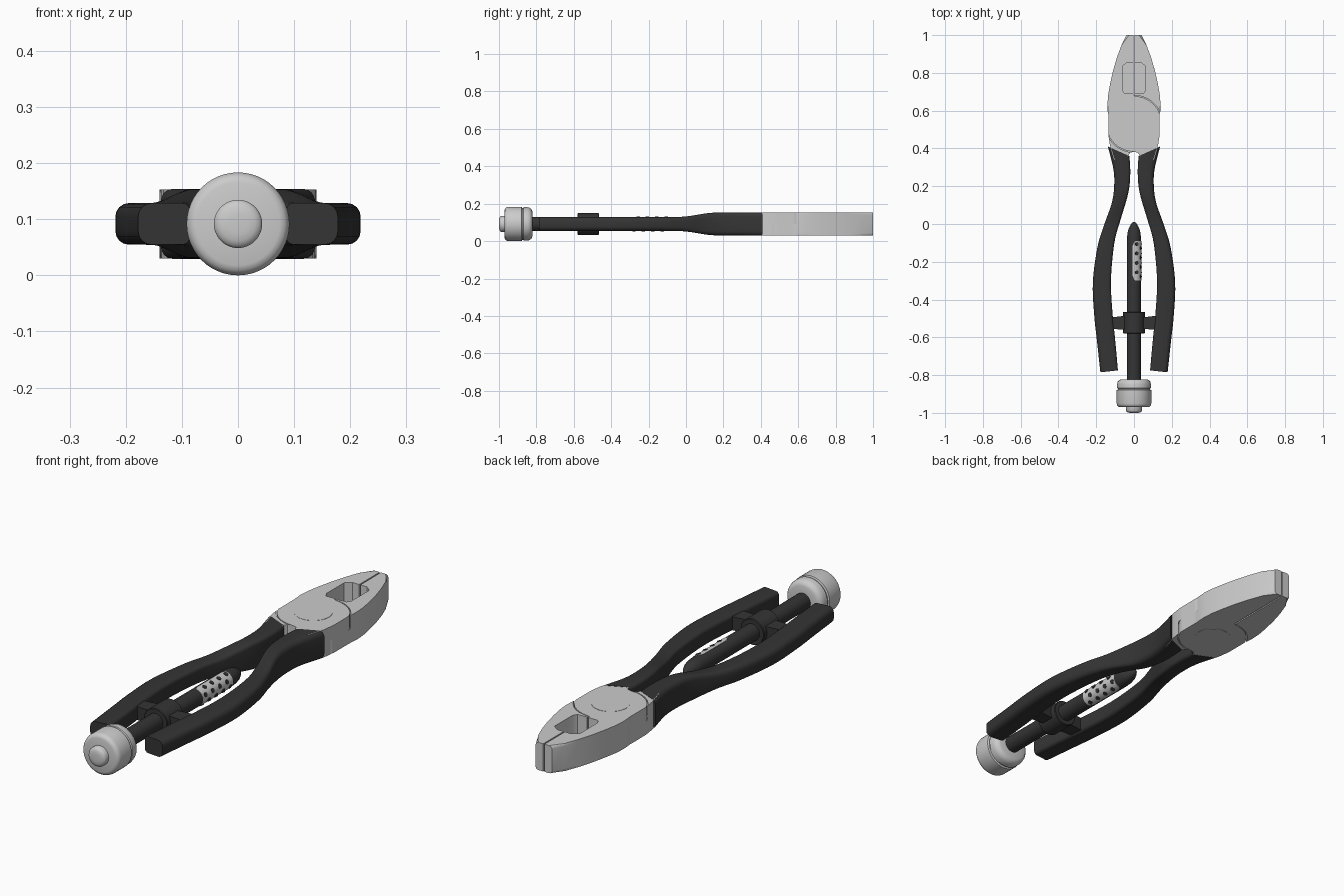
import bpy, bmesh
from math import sin, cos, pi, radians
from mathutils import Vector, Matrix

if "Cube" in bpy.data.objects:
    bpy.data.objects.remove(bpy.data.objects["Cube"])

ZC = 0.0917      # mid height of the tool
PY = 0.53        # pivot y position
HT = 0.0615      # half thickness of the head

dark = bpy.data.materials.new("dark_grip")
dark.diffuse_color = (0.035, 0.035, 0.035, 1)
dark.use_nodes = True
dark.node_tree.nodes["Principled BSDF"].inputs["Base Color"].default_value = dark.diffuse_color


def finish(name, bm, mat=None, angle=35):
    bmesh.ops.recalc_face_normals(bm, faces=bm.faces)
    me = bpy.data.meshes.new(name)
    bm.to_mesh(me)
    bm.free()
    ob = bpy.data.objects.new(name, me)
    bpy.context.collection.objects.link(ob)
    if mat:
        me.materials.append(mat)
    smooth(ob, angle)
    return ob


def smooth(ob, angle=35):
    bpy.ops.object.select_all(action='DESELECT')
    ob.select_set(True)
    bpy.context.view_layer.objects.active = ob
    bpy.ops.object.shade_smooth_by_angle(angle=radians(angle))


def loft(rings, closed=True):
    """Skin a list of rings; closed rings get end caps."""
    bm = bmesh.new()
    vr = [[bm.verts.new(p) for p in r] for r in rings]
    n = len(vr[0])
    for a, b in zip(vr, vr[1:]):
        for i in range(n if closed else n - 1):
            j = (i + 1) % n
            bm.faces.new((a[i], a[j], b[j], b[i]))
    if closed:
        bm.faces.new(vr[0])
        bm.faces.new(vr[-1])
    return bm


def prism(pts, z0, z1):
    return loft([[(x, y, z) for x, y in pts] for z in (z0, z1)])


def lathe(name, prof, mat=None, n=48):
    """Turn (y, radius) points around the long axis."""
    rings = [[(r * cos(2 * pi * i / n), y, ZC + r * sin(2 * pi * i / n))
              for i in range(n)] for y, r in prof]
    return finish(name, loft(rings), mat)


def arc(r, a0, a1, n, lim=9):
    out = []
    for i in range(n + 1):
        a = radians(a0 + (a1 - a0) * i / n)
        out.append((max(-lim, min(lim, r * cos(a))), PY + r * sin(a)))
    return out


def cut(ob, cutter_bm):
    c = finish("cutter", cutter_bm)
    c.hide_render = True
    m = ob.modifiers.new("cut", 'BOOLEAN')
    m.operation, m.object, m.solver = 'DIFFERENCE', c, 'EXACT'
    bpy.context.view_layer.objects.active = ob
    bpy.ops.object.modifier_apply(modifier=m.name)
    bpy.data.objects.remove(c)


# jaw halves: one outline, second half turned over about the long axis
outline = [(-0.003, 0.683), (-0.003, 1.0), (-0.04, 1.0), (-0.067, 0.945), (-0.091, 0.88),
           (-0.11, 0.815), (-0.125, 0.75), (-0.136, 0.69), (-0.14, 0.64), (-0.14, 0.6)]
outline += arc(0.147, 158, 268, 18, 0.136)
outline += [(0.02, 0.378), (0.045, 0.34), (0.105, 0.34), (0.128, 0.42)]
outline += arc(0.147, -22, 88, 18, 0.136)

flip = Matrix.Translation((0, 0, ZC)) @ Matrix.Rotation(pi, 4, 'Y') @ Matrix.Translation((0, 0, -ZC))
pocket = [(-0.062, 0.71), (-0.05, 0.69), (0.05, 0.69), (0.062, 0.71),
          (0.062, 0.835), (0.035, 0.856), (-0.035, 0.856), (-0.062, 0.835)]
for k, name in enumerate(("jaw_left", "jaw_right")):
    bm = prism(outline, ZC - HT, ZC + HT)
    rim = []
    for e in bm.edges:
        mid = (e.verts[0].co + e.verts[1].co) / 2
        flat = abs(e.verts[0].co.z - e.verts[1].co.z) < 1e-5
        if flat and mid.x < -0.03 and mid.y > 0.6 and mid.y < 0.999:
            rim.append(e)
    bmesh.ops.bevel(bm, geom=rim, offset=0.012, segments=3, profile=0.5, affect='EDGES')
    if k:
        bm.transform(flip)
    jaw = finish(name, bm)
    # lap joint recess, then the shared pocket between the jaws
    z0, z1 = ((ZC - 0.2, ZC), (ZC, ZC + 0.2))[k]
    cut(jaw, prism(arc(0.151, 0, 354.375, 63), z0, z1))
    cut(jaw, prism(pocket, 0.05, 0.3))
    smooth(jaw)

# pivot pin, just proud of both faces
finish("pivot_pin", prism(arc(0.077, 0, 352.5, 47), ZC - HT - 0.001, ZC + HT + 0.001))

# handles: stations of inner x, inner y, outer x, outer y, half height
stations = [Vector(s) for s in (
    (0.085, -0.775, 0.178, -0.785, 0.037), (0.101, -0.6, 0.197, -0.61, 0.037),
    (0.113, -0.48, 0.21, -0.49, 0.037), (0.122, -0.3, 0.218, -0.31, 0.037),
    (0.104, -0.1, 0.194, -0.125, 0.037), (0.072, 0.02, 0.16, -0.01, 0.040),
    (0.036, 0.14, 0.118, 0.11, 0.058), (0.022, 0.22, 0.105, 0.2, 0.0622),
    (0.02, 0.3, 0.109, 0.29, 0.0625), (0.025, 0.36, 0.138, 0.41, 0.0625))]


def spline(p, steps):
    q = [2 * p[0] - p[1]] + p + [2 * p[-1] - p[-2]]
    out = []
    for i in range(1, len(q) - 2):
        a, b, c, d = q[i - 1:i + 3]
        for s in range(steps):
            t = s / steps
            out.append(0.5 * (2 * b + (c - a) * t + (2 * a - 5 * b + 4 * c - d) * t * t
                              + (3 * b - a - 3 * c + d) * t ** 3))
    return out + [p[-1]]


def handle_ring(s, side):
    xi, yi, xo, yo, h = s
    inner, outer = Vector((xi, yi)), Vector((xo, yo))
    w = (outer - inner).length
    ring = []
    for su, sz, a0, r in ((1, 1, 0, 0.024), (0, 1, 90, 0.015), (0, -1, 180, 0.015), (1, -1, 270, 0.024)):
        for i in range(5):
            a = radians(a0 + 22.5 * i)
            u = (w - r if su else r) + r * cos(a)
            p = inner.lerp(outer, u / w)
            ring.append((side * p.x, p.y, ZC + sz * (h - r) + r * sin(a)))
    return ring


for side, name in ((-1, "handle_left"), (1, "handle_right")):
    finish(name, loft([handle_ring(s, side) for s in spline(stations, 5)]), dark)
    # link arm from handle to sleeve
    a, b = sorted((side * 0.04, side * 0.125))
    finish("link_arm", prism([(a, -0.555), (b, -0.56), (b, -0.485), (a, -0.495)],
                             ZC - 0.03, ZC + 0.03), dark)

# twist rod with rounded nose, and its sliding sleeve
lathe("twist_rod", [(-0.84, 0.037), (-0.08, 0.037), (-0.05, 0.035), (-0.025, 0.029),
                    (-0.005, 0.019), (0.007, 0.010), (0.012, 0.001)], dark)
lathe("sleeve", [(-0.58, 0.055), (-0.577, 0.058), (-0.468, 0.058), (-0.465, 0.055)], dark)

# end knob with a groove, and push button
lathe("knob", [(-0.822, 0.03), (-0.822, 0.068), (-0.826, 0.078), (-0.835, 0.086), (-0.848, 0.0895),
               (-0.868, 0.0895), (-0.871, 0.085), (-0.876, 0.085), (-0.879, 0.0917), (-0.95, 0.0917),
               (-0.96, 0.089), (-0.967, 0.083), (-0.97, 0.074), (-0.97, 0.02)])
lathe("push_button", [(-0.96, 0.043), (-0.988, 0.043), (-0.994, 0.039), (-0.998, 0.031), (-1.0, 0.018),
                      (-1.0, 0.001)])

# light window strip wrapped on one side of the rod
R = 0.0385
strip = []
for i in range(25):
    a = -100 + 200 * i / 24
    trim = 0.025 * max(0, (abs(a) - 75) / 25) ** 2
    c, s = cos(radians(a)), sin(radians(a))
    strip.append([(q * c, y, ZC + q * s) for q, y in
                  ((R - 0.004, -0.30 + trim), (R, -0.30 + trim),
                   (R, -0.09 - trim), (R - 0.004, -0.09 - trim))])
finish("window_strip", loft(strip))

# dark round holes staggered over the strip
bm = bmesh.new()
for row in range(4):
    for col in range(4):
        ang = radians(-68 + 45 * row)
        y = -0.278 + 0.05 * col + (0.022 if row % 2 else 0)
        m = (Matrix.Translation((R * cos(ang), y, ZC + R * sin(ang)))
             @ Matrix.Rotation(pi / 2 - ang, 4, 'Y'))
        bmesh.ops.create_cone(bm, cap_ends=True, segments=14, radius1=0.010, radius2=0.010,
                              depth=0.004, matrix=m)
finish("window_holes", bm, dark)
